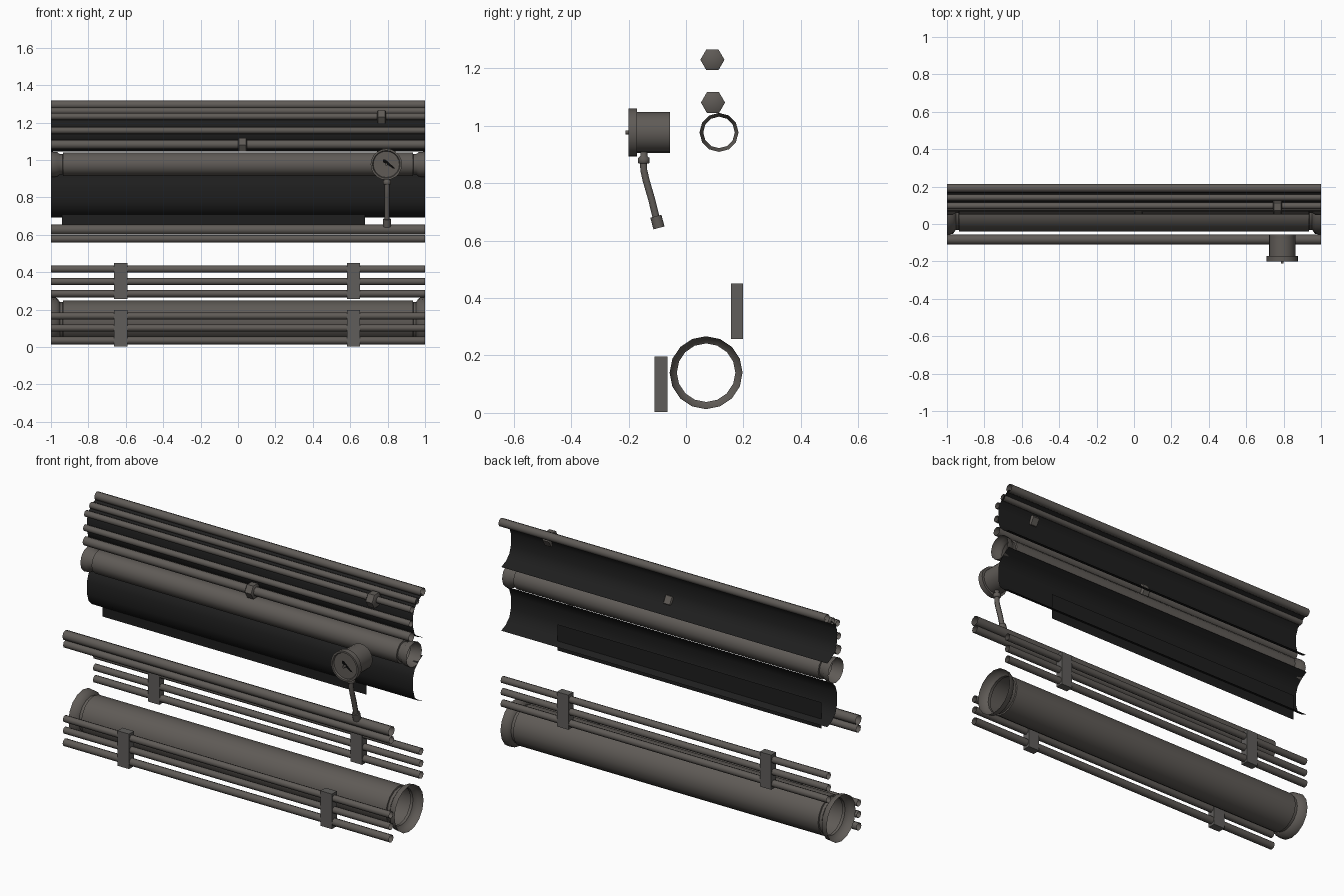
import bpy, math
from mathutils import Vector

if "Cube" in bpy.data.objects:
    bpy.data.objects.remove(bpy.data.objects["Cube"])


def material(name, rgb):
    m = bpy.data.materials.new(name)
    m.diffuse_color = (*rgb, 1)
    m.use_nodes = True
    m.node_tree.nodes["Principled BSDF"].inputs["Base Color"].default_value = m.diffuse_color
    return m


METAL = material("warm grey metal", (0.115, 0.104, 0.094))
BRACKET = material("bracket grey", (0.115, 0.110, 0.105))
SHEET = material("dark sheet", (0.013, 0.013, 0.013))
BLACK = material("needle black", (0.002, 0.002, 0.002))


def add(name, verts, faces, mat, smooth=True):
    me = bpy.data.meshes.new(name)
    me.from_pydata([tuple(v) for v in verts], [], faces)
    me.materials.append(mat)
    ob = bpy.data.objects.new(name, me)
    bpy.context.collection.objects.link(ob)
    if smooth:
        bpy.ops.object.select_all(action='DESELECT')
        ob.select_set(True)
        bpy.context.view_layer.objects.active = ob
        bpy.ops.object.shade_smooth_by_angle(angle=math.radians(50))
    return ob


def lathe(name, profile, origin, axis, sides, mat=METAL, caps=True):
    """Turn (distance, radius) points around an axis through origin."""
    o, a = Vector(origin), Vector(axis).normalized()
    u = a.cross(Vector((0, 0, 1)))
    if u.length < 0.01:
        u = Vector((1, 0, 0))
    u.normalize()
    v = a.cross(u)
    verts, faces = [], []
    for t, r in profile:
        for j in range(sides):
            k = 2 * math.pi * j / sides
            verts.append(o + a * t + (u * math.cos(k) + v * math.sin(k)) * r)
    n = len(profile)
    for i in range(n - 1):
        for j in range(sides):
            k = (j + 1) % sides
            faces.append((i * sides + j, i * sides + k,
                          (i + 1) * sides + k, (i + 1) * sides + j))
    if caps:
        faces.append(tuple(reversed(range(sides))))
        faces.append(tuple(range((n - 1) * sides, n * sides)))
    return add(name, verts, faces, mat)


def box(name, x0, x1, y0, y1, z0, z1, mat):
    verts = [(x, y, z) for x in (x0, x1) for y in (y0, y1) for z in (z0, z1)]
    faces = [(0, 1, 3, 2), (4, 6, 7, 5), (0, 4, 5, 1),
             (2, 3, 7, 6), (0, 2, 6, 4), (1, 5, 7, 3)]
    return add(name, verts, faces, mat, False)


X = (1, 0, 0)

# open-ended thin conduits running the full length: y, z, radius
conduits = [
    (0.192, 1.295, 0.023), (0.142, 1.262, 0.018), (0.097, 1.233, 0.018),
    (0.088, 1.158, 0.018), (0.092, 1.083, 0.025),
    (-0.083, 0.628, 0.027), (-0.083, 0.579, 0.021),
    (0.177, 0.417, 0.019), (0.177, 0.350, 0.019), (0.177, 0.286, 0.020),
    (-0.087, 0.166, 0.019), (-0.087, 0.102, 0.019), (-0.087, 0.035, 0.021)]
for i, (y, z, r) in enumerate(conduits):
    lathe(f"conduit_{i + 1}", [(-1, r), (1, r)], (0, y, z), X, 8, caps=False)

# two large pipes with flared open collars
for name, y, z, rim, neck, body, sides in (
        ("upper_pipe", 0.115, 0.977, 0.068, 0.055, 0.063, 12),
        ("lower_pipe", 0.070, 0.140, 0.127, 0.102, 0.109, 16)):
    half = [(0.935, body), (0.937, neck), (0.953, neck), (0.968, rim * 0.97), (1.0, rim)]
    prof = [(-t, r) for t, r in reversed(half)] + half
    lathe(name, prof, (0, y, z), X, sides, caps=False)

# hexagonal couplings on the conduits
for i, (x0, x1, y, z) in enumerate(((0.743, 0.792, 0.092, 1.23), (0.0, 0.048, 0.094, 1.081))):
    lathe(f"coupling_{i + 1}", [(x0, 0.035), (x0 + 0.005, 0.042), (x1 - 0.005, 0.042), (x1, 0.035)],
          (0, y, z), X, 6)

# brackets holding the conduits
for side, x0 in (("left", -0.662), ("right", 0.582)):
    box(f"rear_bracket_{side}", x0, x0 + 0.07, 0.156, 0.199, 0.258, 0.45, BRACKET)
    box(f"front_bracket_{side}", x0, x0 + 0.07, -0.109, -0.065, 0.003, 0.197, BRACKET)

# curved dark wall sheets, bulging toward the front
bulge = [(0.19, 1), (0.15, 0.91), (0.119, 0.79), (0.106, 0.64),
         (0.106, 0.36), (0.119, 0.19), (0.15, 0.07), (0.19, 0)]
for name, low, high in (("upper_sheet", 1.045, 1.285), ("lower_sheet", 0.692, 0.945)):
    verts = [(x, y, low + (high - low) * t) for y, t in bulge for x in (-1, 1)]
    faces = [(2 * i, 2 * i + 2, 2 * i + 3, 2 * i + 1) for i in range(len(bulge) - 1)]
    add(name, verts, faces, SHEET)

# flat panel behind the lower sheet
add("back_panel", [(-0.94, 0.155, 0.655), (0.68, 0.155, 0.655),
                   (0.68, 0.155, 0.80), (-0.94, 0.155, 0.80)], [(0, 1, 2, 3)], SHEET)

# gauge: body, flange with recessed dial, pin and needle
gx, gz = 0.793, 0.977
Y = (0, 1, 0)
lathe("gauge_body", [(-0.172, 0.071), (-0.055, 0.071)], (gx, 0, gz), Y, 20)
lathe("gauge_flange", [(-0.192, 0.07), (-0.2, 0.074), (-0.2, 0.084), (-0.17, 0.084)],
      (gx, 0, gz), Y, 20)
lathe("gauge_pin", [(-0.211, 0.007), (-0.19, 0.007)], (gx, 0, gz), Y, 8)
needle = [(-0.018, 0.026), (-0.005, 0.026), (0.048, -0.022), (0.036, -0.022), (-0.018, 0.012)]
add("gauge_needle", [(gx + a, -0.196, gz + b) for a, b in reversed(needle)],
    [tuple(reversed(range(5)))], BLACK, False)

# gauge stem: nut, bent tube and end fitting
sx = 0.797
lathe("stem_nut", [(0.868, 0.017), (0.872, 0.021), (0.888, 0.021), (0.895, 0.013), (0.915, 0.013)],
      (sx, -0.147, 0), (0, 0, 1), 10)
path = [(-0.148, 0.875), (-0.147, 0.845), (-0.139, 0.81), (-0.12, 0.745), (-0.104, 0.68)]
curve = bpy.data.curves.new("stem_tube", 'CURVE')
curve.dimensions = '3D'
curve.bevel_depth = 0.014
curve.bevel_resolution = 1
spline = curve.splines.new('POLY')
spline.points.add(len(path) - 1)
for p, (y, z) in zip(spline.points, path):
    p.co = (sx, y, z, 1)
curve.materials.append(METAL)
bpy.context.collection.objects.link(bpy.data.objects.new("stem_tube", curve))
lathe("stem_fitting", [(0, 0.021), (0.042, 0.021)], (sx, -0.105, 0.685), (0, 0.26, -0.97), 10)
